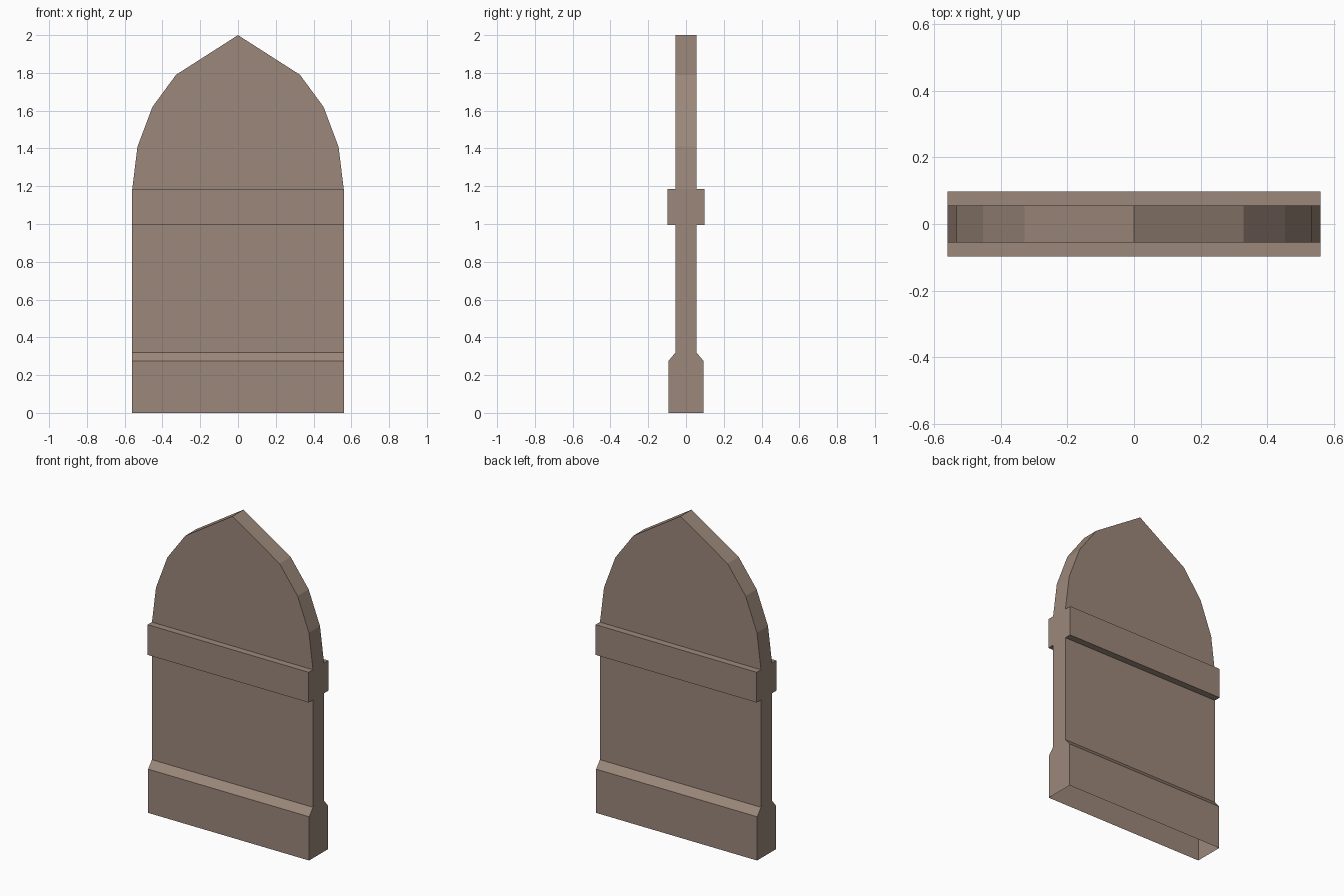
import bpy
import bmesh

cube = bpy.data.objects.get("Cube")
if cube:
    bpy.data.objects.remove(cube, do_unlink=True)

# Single stone colour
stone = bpy.data.materials.new("warm grey stone")
stone.use_nodes = True
colour = (0.33, 0.245, 0.195, 1)
stone.diffuse_color = colour
bsdf = next(n for n in stone.node_tree.nodes if n.type == 'BSDF_PRINCIPLED')
bsdf.inputs["Base Color"].default_value = colour
bsdf.inputs["Roughness"].default_value = 0.9

HALF_WIDTH = 0.56
SLAB = 0.055    # half depth of the thin slab
BASE = 0.093    # half depth of the foot
BAND = 0.0975   # half depth of the raised band


def finish(name, bm):
    bmesh.ops.recalc_face_normals(bm, faces=bm.faces)
    mesh = bpy.data.meshes.new(name)
    bm.to_mesh(mesh)
    bm.free()
    mesh.materials.append(stone)
    obj = bpy.data.objects.new(name, mesh)
    bpy.context.collection.objects.link(obj)
    return obj


def stacked_shell(name, profile):
    """Loft rectangular rings given as (half depth, height), open at both ends."""
    bm = bmesh.new()
    rings = [[bm.verts.new((sx * HALF_WIDTH, sy * depth, z))
              for sx, sy in ((-1, -1), (1, -1), (1, 1), (-1, 1))]
             for depth, z in profile]
    for i, (low, high) in enumerate(zip(rings, rings[1:])):
        ledge = profile[i][1] == profile[i + 1][1]
        # A flat ledge only has a front and a back strip
        for k in ((0, 2) if ledge else range(4)):
            n = (k + 1) % 4
            bm.faces.new((low[k], low[n], high[n], high[k]))
    return finish(name, bm)


def arched_shell(name, half_outline, depth):
    """Extrude a mirrored pointed outline through the depth, open below."""
    outline = half_outline + [(-x, z) for x, z in reversed(half_outline[:-1])]
    bm = bmesh.new()
    front = [bm.verts.new((x, -depth, z)) for x, z in outline]
    back = [bm.verts.new((x, depth, z)) for x, z in outline]
    bm.faces.new(front)
    bm.faces.new(back[::-1])
    for i in range(len(outline) - 1):
        bm.faces.new((front[i], back[i], back[i + 1], front[i + 1]))
    return finish(name, bm)


# Foot with sloped shoulders, open underneath
stacked_shell("base", [(BASE, 0), (BASE, 0.275), (SLAB, 0.32)])

# Thin slab between foot and band
stacked_shell("panel", [(SLAB, 0.32), (SLAB, 0.995)])

# Raised band with flat ledges above and below
stacked_shell("band", [(SLAB, 0.995), (BAND, 0.995), (BAND, 1.185), (SLAB, 1.185)])

# Pointed arched top
arched_shell("arched_head",
             [(HALF_WIDTH, 1.185), (0.532, 1.41), (0.453, 1.62), (0.328, 1.79), (0, 2)],
             SLAB)
